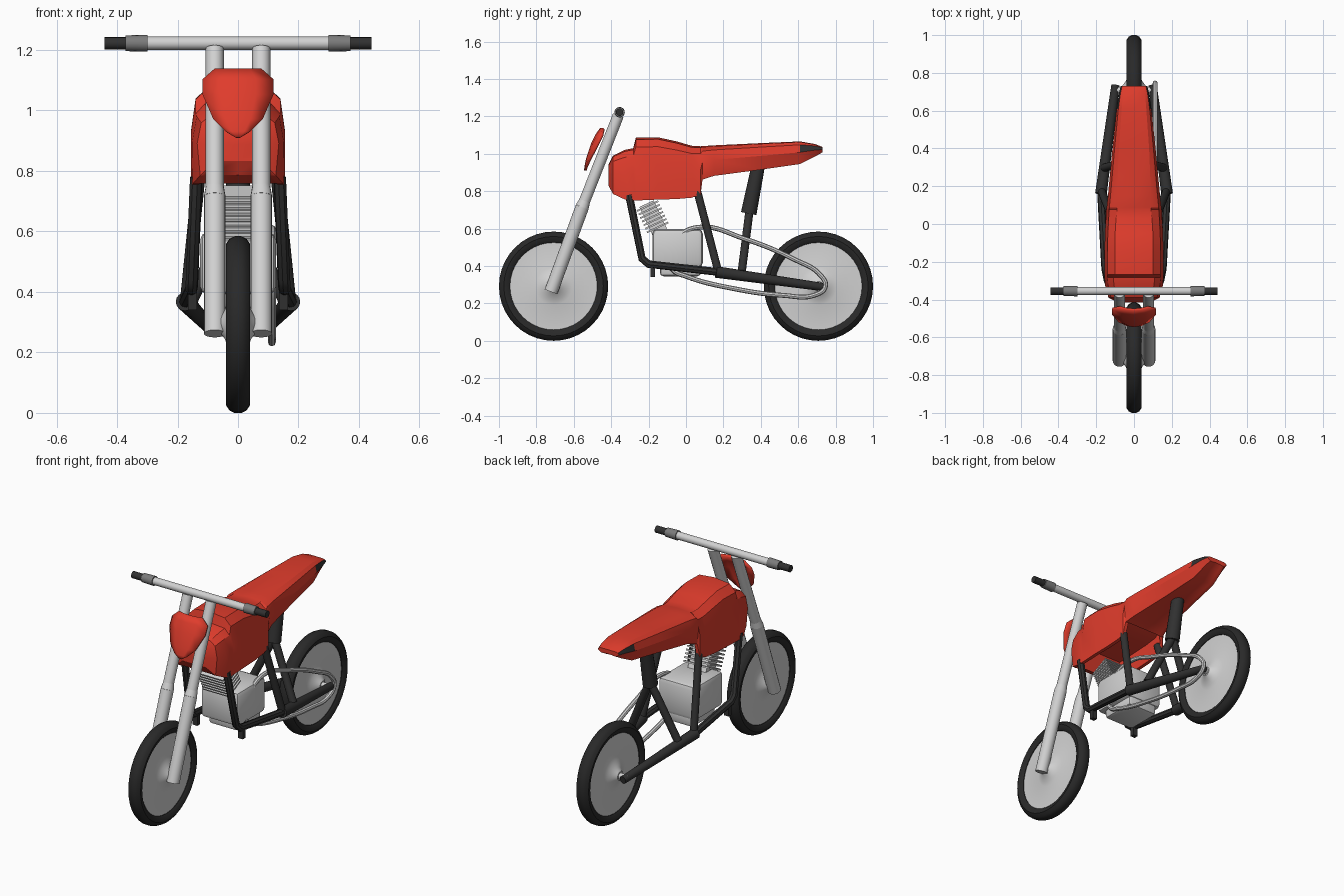
import bpy, bmesh, math
from mathutils import Vector

if "Cube" in bpy.data.objects:
    bpy.data.objects.remove(bpy.data.objects["Cube"])


def mat(name, c):
    m = bpy.data.materials.new(name)
    m.diffuse_color = (*c, 1)
    m.use_nodes = True
    m.node_tree.nodes["Principled BSDF"].inputs["Base Color"].default_value = m.diffuse_color
    return m


RED = mat("red paint", (0.74, 0.045, 0.025))
METAL = mat("light metal", (0.64, 0.64, 0.64))
DARK = mat("dark frame", (0.03, 0.03, 0.03))
RUBBER = mat("rubber", (0.022, 0.022, 0.022))
GREY = mat("mid grey", (0.2, 0.2, 0.2))


def finish(name, bm, *mats, angle=35):
    bmesh.ops.recalc_face_normals(bm, faces=bm.faces)
    me = bpy.data.meshes.new(name)
    bm.to_mesh(me)
    bm.free()
    ob = bpy.data.objects.new(name, me)
    bpy.context.collection.objects.link(ob)
    for m in mats:
        me.materials.append(m)
    bpy.ops.object.select_all(action='DESELECT')
    ob.select_set(True)
    bpy.context.view_layer.objects.active = ob
    bpy.ops.object.shade_smooth_by_angle(angle=math.radians(angle))
    return ob


def tube(name, a, b, r1, r2, m, n=16):
    a, b = Vector(a), Vector(b)
    d = b - a
    bm = bmesh.new()
    bmesh.ops.create_cone(bm, cap_ends=True, segments=n, radius1=r1, radius2=r2, depth=d.length)
    bm.transform(d.to_track_quat('Z', 'Y').to_matrix().to_4x4())
    bmesh.ops.translate(bm, verts=bm.verts, vec=(a + b) / 2)
    return finish(name, bm, m)


def box(name, loc, size, m, tilt=0, bevel=0.0):
    bm = bmesh.new()
    bmesh.ops.create_cube(bm, size=1)
    bmesh.ops.scale(bm, verts=bm.verts, vec=size)
    if bevel:
        bmesh.ops.bevel(bm, geom=bm.edges[:], offset=bevel, segments=2, affect='EDGES', profile=0.5)
    ob = finish(name, bm, m)
    ob.location = loc
    ob.rotation_euler.x = tilt
    return ob


def pipe(name, pts, r, m, smooth=False, cyclic=False):
    cu = bpy.data.curves.new(name, 'CURVE')
    cu.dimensions = '3D'
    cu.bevel_depth = r
    cu.bevel_resolution = 2
    cu.use_fill_caps = True
    sp = cu.splines.new('BEZIER')
    sp.bezier_points.add(len(pts) - 1)
    sp.use_cyclic_u = cyclic
    sp.resolution_u = 8 if smooth else 2
    for p, co in zip(sp.bezier_points, pts):
        p.co = co
        p.handle_left_type = p.handle_right_type = 'AUTO' if smooth else 'VECTOR'
    cu.materials.append(m)
    ob = bpy.data.objects.new(name, cu)
    bpy.context.collection.objects.link(ob)
    bpy.ops.object.select_all(action='DESELECT')
    ob.select_set(True)
    bpy.context.view_layer.objects.active = ob
    bpy.ops.object.convert(target='MESH')
    bpy.ops.object.shade_smooth_by_angle(angle=math.radians(40))


def lathe(name, prof, y, z, m, n=40, closed=True):
    # profile of (radius, x) turned around the x axis
    bm = bmesh.new()
    rings = [[bm.verts.new((x, y + r * math.cos(i * math.tau / n), z + r * math.sin(i * math.tau / n)))
              for i in range(n)] for r, x in prof]
    for k in range(len(rings) if closed else len(rings) - 1):
        a, b = rings[k], rings[(k + 1) % len(rings)]
        for i in range(n):
            j = (i + 1) % n
            bm.faces.new((a[i], a[j], b[j], b[i]))
    if not closed:
        bm.faces.new(rings[0])
        bm.faces.new(rings[-1])
    return finish(name, bm, m, angle=40)


# Wheels: tyre, coned disc and axle
half_tyre = [(0.292, 0.012), (0.284, 0.028), (0.266, 0.040), (0.245, 0.036), (0.233, 0.026)]
tyre = half_tyre + [(r, -x) for r, x in reversed(half_tyre)]
half_disc = [(0.237, 0.022), (0.10, 0.024), (0.075, 0.032), (0.045, 0.045), (0.025, 0.062)]
disc = [(r, -x) for r, x in reversed(half_disc)] + half_disc
for end, y, ax in (("front", -0.708, 0.08), ("rear", 0.708, 0.115)):
    lathe(end + "_tyre", tyre, y, 0.292, RUBBER)
    lathe(end + "_wheel_disc", disc, y, 0.292, METAL, closed=False)
    tube(end + "_axle", (-ax, y, 0.292), (ax, y, 0.292), 0.018, 0.018, METAL)

# Handlebar
tube("handlebar", (-0.31, -0.355, 1.222), (0.31, -0.355, 1.222), 0.022, 0.022, METAL)

# Body: lofted tank, seat and tail; (y, top z, bottom z, shoulder, side and bottom half widths)
stations = [
    (-0.415, 0.94, 0.83, 0.05, 0.085, 0.08), (-0.39, 0.99, 0.785, 0.09, 0.135, 0.125),
    (-0.33, 1.02, 0.757, 0.105, 0.152, 0.15), (-0.282, 1.03, 0.75, 0.11, 0.156, 0.155),
    (-0.268, 1.086, 0.75, 0.10, 0.156, 0.155), (-0.15, 1.088, 0.755, 0.10, 0.156, 0.155),
    (-0.05, 1.066, 0.758, 0.10, 0.154, 0.153), (0.03, 1.043, 0.765, 0.095, 0.149, 0.15),
    (0.078, 1.04, 0.78, 0.09, 0.146, 0.147), (0.088, 1.041, 0.862, 0.09, 0.145, 0.135),
    (0.15, 1.045, 0.882, 0.09, 0.138, 0.12), (0.4, 1.057, 0.915, 0.08, 0.114, 0.09),
    (0.61, 1.066, 0.945, 0.065, 0.092, 0.07), (0.69, 1.052, 0.985, 0.058, 0.08, 0.06),
    (0.73, 1.036, 1.008, 0.05, 0.07, 0.05)]
bm = bmesh.new()
rings = []
for y, zt, zb, wt, wm, wb in stations:
    h = zt - zb
    roof = zb + (0.11 if -0.32 < y < 0.08 else 0.002)  # hollow below the tank
    half = [(0, zt), (wt, zt - 0.03 * h), (0.9 * wm, zt - 0.15 * h), (wm, zt - 0.48 * h),
            (wb, zb), (wb - 0.02, zb), (wb - 0.024, roof), (0, roof)]
    ring = half + [(-x, z) for x, z in reversed(half[1:-1])]
    rings.append([bm.verts.new((x, y, z)) for x, z in ring])
for a, b in zip(rings, rings[1:]):
    for i in range(14):
        j = (i + 1) % 14
        f = bm.faces.new((a[i], a[j], b[j], b[i]))
        if i in (2, 11) and a[0].co.y > 0.6:  # dark tail inserts
            f.material_index = 1
bm.faces.new(rings[0])
bm.faces.new(rings[-1])
finish("tank_seat_and_tail", bm, RED, DARK, angle=28)

# Front shield: curved plate from rows of (z, y, half width)
rows = [(1.135, -0.453, 0.075), (1.10, -0.478, 0.115), (1.05, -0.502, 0.115),
        (0.97, -0.528, 0.08), (0.93, -0.536, 0.04), (0.91, -0.538, 0.008)]
bm = bmesh.new()
grid = [[bm.verts.new((f * w, y + 0.03 * (f * w / 0.115) ** 2, z)) for f in (-1, -0.5, 0, 0.5, 1)]
        for z, y, w in rows]
for a, b in zip(grid, grid[1:]):
    for i in range(4):
        bm.faces.new((a[i], a[i + 1], b[i + 1], b[i]))
shield = finish("front_shield", bm, RED)
sol = shield.modifiers.new("thickness", 'SOLIDIFY')
sol.thickness = 0.014
sol.offset = 0

# Engine: crankcase, sump and tilted finned cylinder
box("crankcase", (0, -0.045, 0.495), (0.25, 0.27, 0.205), METAL, bevel=0.025)
box("sump", (0, -0.03, 0.39), (0.2, 0.22, 0.09), METAL, bevel=0.02)
tilt = math.radians(25)
up = Vector((0, -math.sin(tilt), math.cos(tilt)))
base = Vector((0, -0.135, 0.57))
box("cylinder_block", base + up * 0.085, (0.12, 0.085, 0.19), METAL, tilt)
for i in range(7):
    box("cooling_fin", base + up * (0.04 + 0.021 * i), (0.17, 0.125, 0.009), METAL, tilt)

# Drive loop on the right side
loop = [(-0.10, 0.47), (-0.04, 0.56), (0.08, 0.608), (0.3, 0.55), (0.58, 0.435), (0.72, 0.35),
        (0.745, 0.29), (0.69, 0.245), (0.52, 0.243), (0.25, 0.28), (0.0, 0.345), (-0.07, 0.38)]
pipe("drive_loop", [(0.112, y, z) for y, z in loop], 0.013, METAL, smooth=True, cyclic=True)

# Central shock absorber
tube("shock_body", (0, 0.385, 0.93), (0, 0.335, 0.68), 0.036, 0.042, DARK)

# Parts repeated on both sides
for side, s in (("right", 1), ("left", -1)):
    # Fork leg
    top, mid, low = (s * 0.077, -0.362, 1.205), (s * 0.077, -0.555, 0.715), (s * 0.077, -0.722, 0.262)
    tube(side + "_fork_upper", top, mid, 0.03, 0.03, METAL)
    tube(side + "_fork_shoulder", (s * 0.077, -0.542, 0.748), mid, 0.03, 0.036, METAL)
    tube(side + "_fork_lower", mid, low, 0.036, 0.036, METAL)
    # Hand grip
    tube(side + "_grip_collar", (s * 0.30, -0.355, 1.222), (s * 0.372, -0.355, 1.222), 0.028, 0.026, GREY)
    tube(side + "_grip", (s * 0.365, -0.355, 1.222), (s * 0.442, -0.355, 1.222), 0.02, 0.02, DARK)
    # Frame rails
    pipe(side + "_frame_rail", [(s * 0.138, -0.305, 0.78), (s * 0.152, -0.235, 0.44),
                                (s * 0.154, -0.20, 0.41), (s * 0.176, 0.2, 0.365)], 0.021, DARK)
    tube(side + "_rear_strut", (s * 0.125, 0.055, 0.82), (s * 0.17, 0.17, 0.38), 0.021, 0.021, DARK)
    box(side + "_foot_bracket", (s * 0.15, -0.178, 0.37), (0.03, 0.025, 0.06), DARK)
    # Swingarm and shock fork
    tube(side + "_swingarm", (s * 0.175, 0.16, 0.368), (s * 0.098, 0.735, 0.287), 0.031, 0.022, DARK)
    tube(side + "_shock_leg", (0, 0.34, 0.70), (s * 0.155, 0.298, 0.37), 0.022, 0.022, DARK)
